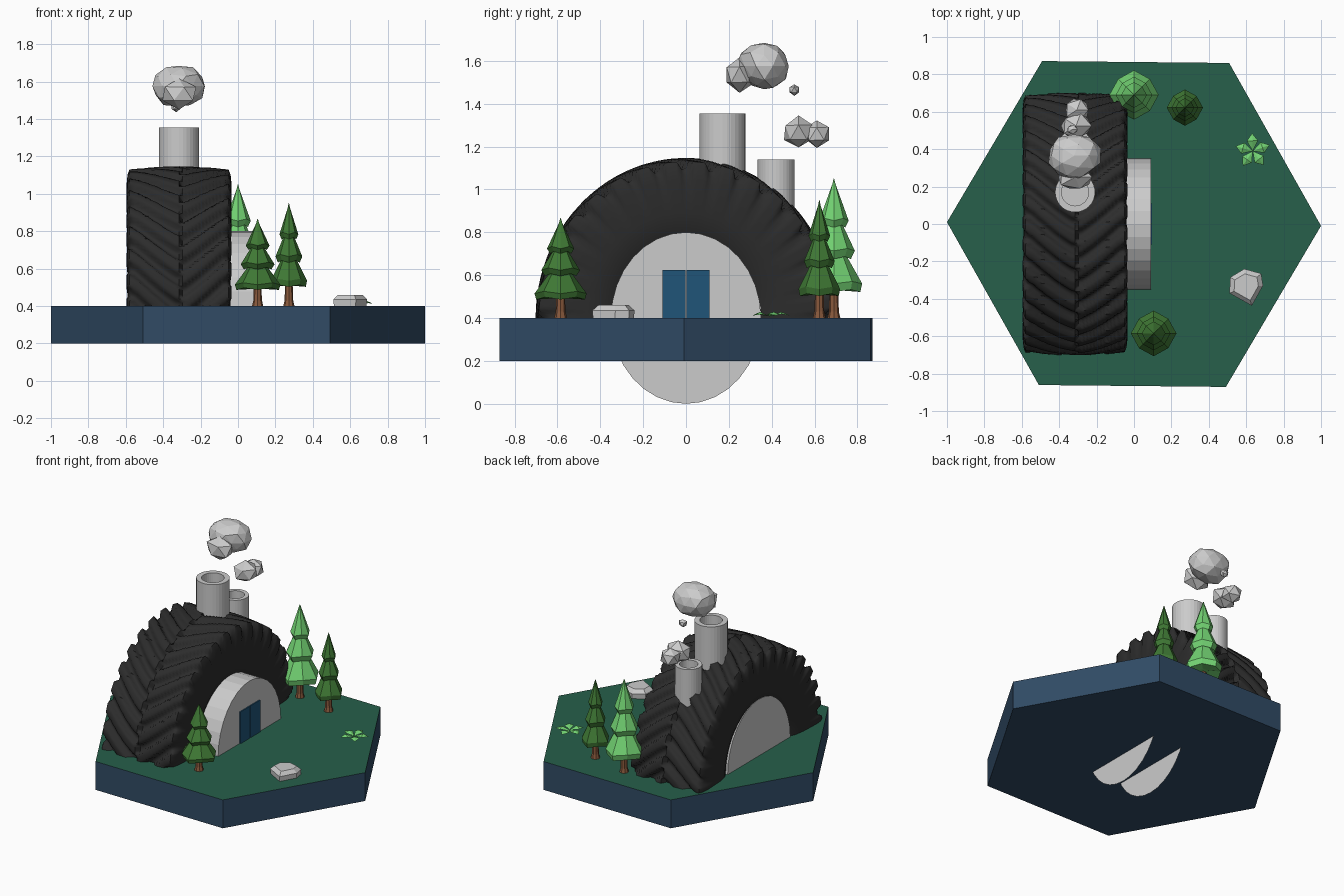
import bpy, bmesh, math, random
from math import sin, cos, pi
from mathutils import Vector

if "Cube" in bpy.data.objects:
    bpy.data.objects.remove(bpy.data.objects["Cube"])
random.seed(4)


def mat(name, r, g, b):
    m = bpy.data.materials.new(name)
    m.diffuse_color = (r, g, b, 1)
    m.use_nodes = True
    m.node_tree.nodes["Principled BSDF"].inputs["Base Color"].default_value = m.diffuse_color
    return m


NAVY = mat("navy", .03, .07, .13)
GRASS = mat("grass", .02, .115, .07)
RUBBER = mat("rubber", .025, .025, .025)
DOOR = mat("door_blue", .014, .09, .19)
PINE = mat("pine", .05, .19, .035)
LIME = mat("lime", .17, .65, .17)
BARK = mat("bark", .25, .1, .045)


def make(name, verts, faces, *mats, smooth=None, fix=True):
    me = bpy.data.meshes.new(name)
    me.from_pydata(verts, [], faces)
    if fix:
        bm = bmesh.new()
        bm.from_mesh(me)
        bmesh.ops.recalc_face_normals(bm, faces=bm.faces)
        bm.to_mesh(me)
        bm.free()
    ob = bpy.data.objects.new(name, me)
    bpy.context.collection.objects.link(ob)
    for m in mats:
        me.materials.append(m)
    if smooth:
        bpy.context.view_layer.objects.active = ob
        ob.select_set(True)
        bpy.ops.object.shade_smooth_by_angle(angle=math.radians(smooth))
        ob.select_set(False)
    return ob


def stack(name, rings, *mats, smooth=None):
    """Join equal-sized vertex rings into a capped solid."""
    n = len(rings[0])
    verts = [p for r in rings for p in r]
    faces = [(i * n + j, i * n + (j + 1) % n, (i + 1) * n + (j + 1) % n, (i + 1) * n + j)
             for i in range(len(rings) - 1) for j in range(n)]
    faces += [tuple(range(n))[::-1], tuple(range(len(verts) - n, len(verts)))]
    return make(name, verts, faces, *mats, smooth=smooth)


def ring(x, y, z, r, n, droop=0, turn=0):
    return [(x + r * (1 - (j % 2) * droop) * cos(turn + j * 2 * pi / n),
             y + r * (1 - (j % 2) * droop) * sin(turn + j * 2 * pi / n),
             z + (j % 2) * droop * .12) for j in range(n)]


def smoothstep(a, b, x):
    t = max(0, min(1, (x - a) / (b - a)))
    return t * t * (3 - 2 * t)


# hexagonal base with a green top
base = stack("base", [ring(0, 0, z, 1, 6, turn=-.01) for z in (.2, .4)], NAVY, GRASS)
for p in base.data.polygons:
    if p.normal.z > .5:
        p.material_index = 1

# half-buried tyre: profile swept over half a turn, with staggered chevron lugs
TX, RY, RZ, PITCH = -.315, .70, .745, pi / 16
side = [(.24, .5), (.262, .56), (.274, .66), (.276, .76), (.272, .85), (.266, .9)]
tread = [(.256 * t, .952 - .022 * t * t) for t in [1 - i / 14 for i in range(29)]]
profile = side + tread + [(-x, s) for x, s in reversed(side)]
STEPS = 192
verts = []
for i in range(STEPS + 1):
    a = pi * i / STEPS
    for x, s in profile:
        t = x / .256
        phase = (a / PITCH - 1.5 * abs(t) ** 1.2 + (.5 if t > 0 else 0)) % 1
        lug = smoothstep(.08, .24, phase) * (1 - smoothstep(.68, .84, phase))
        s += .05 * lug * smoothstep(.78, .93, s)
        x *= 1 + .035 * lug * smoothstep(.72, .9, s) * (abs(t) > .9)
        verts.append((TX + x, -RY * s * cos(a), .4 + RZ * s * sin(a)))
n = len(profile)
faces = [(i * n + j, i * n + j + 1, (i + 1) * n + j + 1, (i + 1) * n + j)
         for i in range(STEPS) for j in range(n - 1)]
make("tyre", verts, faces, RUBBER, smooth=50)


# hub: arched shell, whole discs on the door part, half disc at the far side
def arc(x, count):
    return [(x, .35 * cos(pi * j / 16), .4 + .4 * sin(pi * j / 16)) for j in range(count)]


verts = arc(-.57, 17) + arc(.09, 32) + arc(-.14, 32)
faces = [(j, j + 1, j + 18, j + 17) for j in range(16)]
faces += [tuple(range(17))[::-1], tuple(range(17, 49)), tuple(range(49, 81))]
make("hub", verts, faces, fix=False)

# double door
for k, (y0, y1) in enumerate([(-.11, -.002), (.002, .11)]):
    stack("door_leaf_%d" % k, [[(.085, y0, z), (.097, y0, z), (.097, y1, z), (.085, y1, z)]
                               for z in (.4, .625)], DOOR)

# hollow chimneys
for name, y, r, z0, top in [("large_chimney", .17, .107, .9, 1.355),
                            ("small_chimney", .42, .087, .7, 1.14)]:
    stack(name, [ring(TX, y, z0, r, 32), ring(TX, y, top, r, 32),
                 ring(TX, y, top, r * .68, 32), ring(TX, y, top - .2, r * .68, 32)])

# faceted smoke puffs
for k, (x, y, z, rx, ry, rz) in enumerate([
        (-.32, .365, 1.575, .145, .125, .115), (-.315, .25, 1.535, .105, .078, .085),
        (-.33, .505, 1.465, .032, .027, .027), (-.31, .525, 1.265, .09, .078, .076),
        (-.305, .61, 1.26, .072, .064, .066)]):
    bm = bmesh.new()
    bmesh.ops.create_icosphere(bm, subdivisions=2 if k == 0 else 1, radius=1)
    for v in bm.verts:
        v.co *= random.uniform(.9, 1.06)
        v.co = Vector((x + v.co.x * rx, y + v.co.y * ry, z + v.co.z * rz))
    bmesh.ops.dissolve_limit(bm, angle_limit=.25, verts=bm.verts, edges=bm.edges)
    me = bpy.data.meshes.new("smoke_puff")
    bm.to_mesh(me)
    bm.free()
    bpy.context.collection.objects.link(bpy.data.objects.new("smoke_puff_%d" % k, me))

# three-tiered pines: (height fraction, radius fraction)
tiers = [(.20, .30), (.19, .93), (.25, 1.0), (.47, .40), (.43, .60), (.49, .74),
         (.70, .26), (.66, .40), (.71, .52), (1.0, .015)]
for name, x, y, h, r, m in [("front_pine", .105, -.585, .455, .122, PINE),
                            ("back_pine", .272, .622, .54, .097, PINE),
                            ("bright_pine", 0, .69, .64, .132, LIME)]:
    stack(name, [ring(x, y, .4 + h * f, r * q, 8, .09) for f, q in tiers], m)
    stack(name + "_trunk", [ring(x, y, z, q, 8) for z, q in
                            [(.4, .03), (.43, .023), (.4 + h * .24, .02)]], BARK)

# flat-topped rock
outline = [(.515, -.285), (.59, -.24), (.68, -.265), (.69, -.33), (.63, -.437), (.51, -.37)]


def rock_ring(z, s):
    return [(.6 + (x - .6) * s, -.335 + (y + .335) * s, z) for x, y in outline]


stack("rock", [rock_ring(.4, .97), rock_ring(.435, 1), rock_ring(.46, .72)])

# low leafy plant: folded leaves around a centre
verts, faces = [], []
for k in range(5):
    a = .35 + k * 2 * pi / 5
    b = len(verts)
    for d, w, z in [(0, 0, .408), (.055, .03, .418), (.095, 0, .412), (.055, -.03, .418), (.055, 0, .428)]:
        verts.append((.635 + d * cos(a) - w * sin(a), .39 + d * sin(a) + w * cos(a), z))
    faces += [(b, b + 3, b + 4), (b + 3, b + 2, b + 4), (b + 2, b + 1, b + 4), (b + 1, b, b + 4)]
make("leafy_plant", verts, faces, LIME, fix=False)
